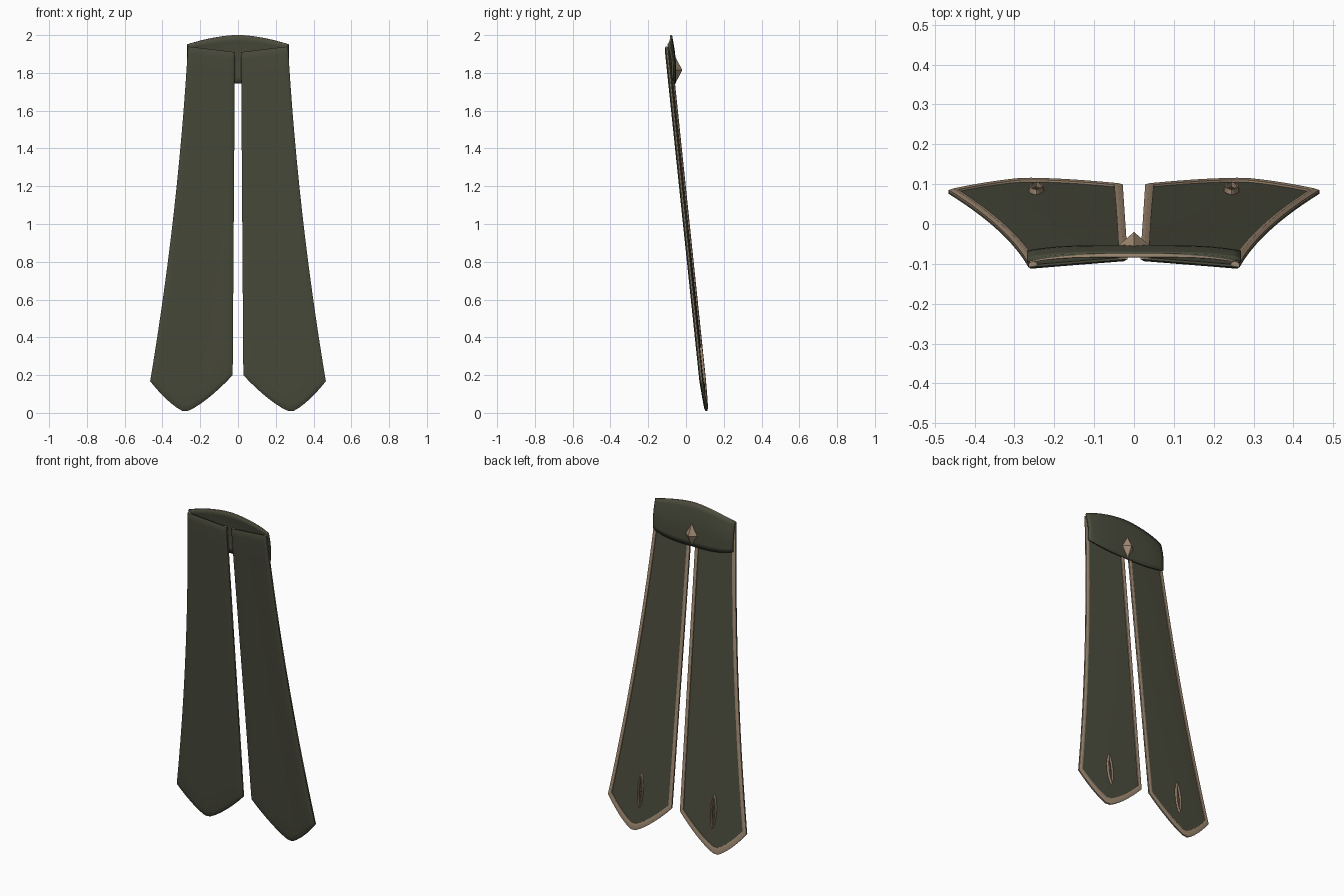
import bpy, bmesh, math

if "Cube" in bpy.data.objects:
    bpy.data.objects.remove(bpy.data.objects["Cube"])


def material(name, rgb):
    m = bpy.data.materials.new(name)
    m.diffuse_color = (*rgb, 1)
    m.use_nodes = True
    m.node_tree.nodes["Principled BSDF"].inputs["Base Color"].default_value = m.diffuse_color
    return m


OLIVE = material("dark olive cloth", (0.07, 0.072, 0.046))
TAN = material("tan trim", (0.36, 0.26, 0.175))


def finish(name, bm, mats, mirror=False, angle=40):
    bmesh.ops.remove_doubles(bm, verts=bm.verts, dist=1e-5)
    bmesh.ops.recalc_face_normals(bm, faces=bm.faces)
    me = bpy.data.meshes.new(name)
    bm.to_mesh(me)
    bm.free()
    ob = bpy.data.objects.new(name, me)
    bpy.context.collection.objects.link(ob)
    for m in mats:
        me.materials.append(m)
    if mirror:
        ob.modifiers.new("mirror", 'MIRROR').use_mirror_merge = False
    bpy.ops.object.select_all(action='DESELECT')
    bpy.context.view_layer.objects.active = ob
    ob.select_set(True)
    bpy.ops.object.shade_smooth_by_angle(angle=math.radians(angle))
    return ob


def loft(bm, rows, close_rows=False, close_section=False):
    """Skin a list of point rows with quads."""
    vs = [[bm.verts.new(p) for p in r] for r in rows]
    n, m = len(vs), len(vs[0])
    faces = []
    for i in range(n if close_rows else n - 1):
        for j in range(m if close_section else m - 1):
            a, b = vs[i], vs[(i + 1) % n]
            k = (j + 1) % m
            faces.append(bm.faces.new((a[j], a[k], b[k], b[j])))
    if close_section and not close_rows:
        bm.faces.new(vs[0])
        bm.faces.new(vs[-1])
    return faces


# Panel outline: t runs from the inner to the outer edge, w from hem to top
TIP = 0.54


def panel_point(t, w, off=0.0):
    d = (TIP - t) / TIP if t < TIP else (t - TIP) / (1 - TIP)
    hem = 0.005 + (0.195 if t < TIP else 0.163) * d ** 1.3
    z = hem * (1 - w) + (1.91 + 0.03 * t) * w
    drop = 1.94 - z
    outer = 0.265 + 0.058 * drop + 0.031 * drop * drop
    inner = 0.016 + 0.007 * drop
    y = 0.11 - 0.104 * z - 0.017 * t + 0.004 * math.sin(math.pi * t) * (1 - w)
    return (inner + (outer - inner) * t, y + off, z)


ts = [0, 0.03, 0.08] + [0.08 + 0.84 * i / 12 for i in range(1, 12)] + [0.92, 0.97, 1]
ws = [0, 0.006, 0.018] + [0.018 + 0.962 * i / 20 for i in range(1, 20)] + [0.98, 0.993, 1]


# Cloth panels: rounded front sheet, flat back sheet, joined along the border
def front_offset(t, w):
    edge = min(t / 0.08, (1 - t) / 0.08, w / 0.018, (1 - w) / 0.02, 1)
    return -0.007 * math.sqrt(max(0, 1 - (1 - edge) ** 2))


bm = bmesh.new()
loft(bm, [[panel_point(t, w, front_offset(t, w)) for t in ts] for w in ws])
loft(bm, [[panel_point(t, w, 0.006) for t in ts] for w in ws])
border = ([(1, w) for w in reversed(ws)] + [(t, 0) for t in reversed(ts[:-1])]
          + [(0, w) for w in ws[1:]])
rim = border + [(t, 1) for t in ts[1:-1]]
loft(bm, [[panel_point(t, w, 0), panel_point(t, w, 0.006)] for t, w in rim], close_rows=True)
finish("cloth_panel", bm, [OLIVE], True, 50)

# Raised trim on the back of the panels: outer side, hem, inner side
bm = bmesh.new()
rows = []
for t, w in border:
    dt = 0.022 / (0.25 + 0.19 * (1 - w))
    ti, wi = min(max(t, dt), 1 - dt), max(w, 0.021)
    tm, wm = (t + ti) / 2, (w + wi) / 2
    rows.append([panel_point(t, w, 0.001), panel_point(t, w, 0.010),
                 panel_point(tm, wm, 0.014), panel_point(ti, wi, 0.011),
                 panel_point(ti, wi, 0.004)])
loft(bm, rows, close_section=True)
finish("panel_trim", bm, [TAN], True, 50)

# Folded flap across the top of the back
bm = bmesh.new()
N, M = 24, 8
grid = []
for i in range(N + 1):
    s = -1 + 2 * i / N
    top = 2.0 - 0.05 * abs(s) ** 1.7
    low = 1.745 + 0.03 * abs(s) ** 3
    row = []
    for j in range(M + 1):
        v = j / M
        y = -0.079 + 0.021 * math.sin(min(v * 1.5, 1) * math.pi / 2) - 0.014 * s ** 4
        row.append((0.268 * s, y, top + (low - top) * v))
    grid.append(row)
loft(bm, grid)
flap = finish("top_flap", bm, [OLIVE, TAN], angle=50)
solid = flap.modifiers.new("thickness", 'SOLIDIFY')
solid.thickness = 0.01
solid.offset = 0

# Thin edging along the ridge of the flap
bm = bmesh.new()
loft(bm, [[(r[0][0] * 0.98, r[0][1] + dy, r[0][2] + dz)
           for dy, dz in ((-0.004, -0.003), (-0.004, 0.001), (0.004, 0.001), (0.004, -0.003))]
          for r in grid], close_section=True)
finish("flap_edging", bm, [TAN])

# Diamond stud on the flap
bm = bmesh.new()
base = [(0.042, -0.056, 1.815), (0, -0.056, 1.885), (-0.042, -0.056, 1.815), (0, -0.056, 1.745)]
ring = [bm.verts.new(p) for p in base]
peak = bm.verts.new((0, -0.02, 1.815))
for i in range(4):
    bm.faces.new((ring[i], ring[(i + 1) % 4], peak))
bm.faces.new(ring)
finish("diamond_stud", bm, [TAN], angle=10)

# Leaf-shaped ornaments near the hem on the back
bm = bmesh.new()


def leaf(a, half_w, half_h, rise):
    c = math.cos(a)
    x = 0.245 + half_w * math.copysign(abs(c) ** 1.4, c)
    z = 0.25 + half_h * math.sin(a)
    return (x, 0.1045 - 0.104 * z + rise, z)


rows = []
for i in range(20):
    a = 2 * math.pi * i / 20
    rows.append([leaf(a, 0.021, 0.102, 0.003), leaf(a, 0.017, 0.095, 0.018),
                 leaf(a, 0.012, 0.085, 0.018), leaf(a, 0.010, 0.080, 0.003)])
loft(bm, rows, close_rows=True, close_section=True)
# slim raised sliver inside the ring
core = [bm.verts.new(leaf(i * math.pi / 2, 0.005, 0.06, 0.004)) for i in range(4)]
tip = bm.verts.new(leaf(math.pi / 2, 0, 0, 0.014))
for i in range(4):
    bm.faces.new((core[i], core[(i + 1) % 4], tip))
finish("leaf_ornament", bm, [TAN], True, 30)
